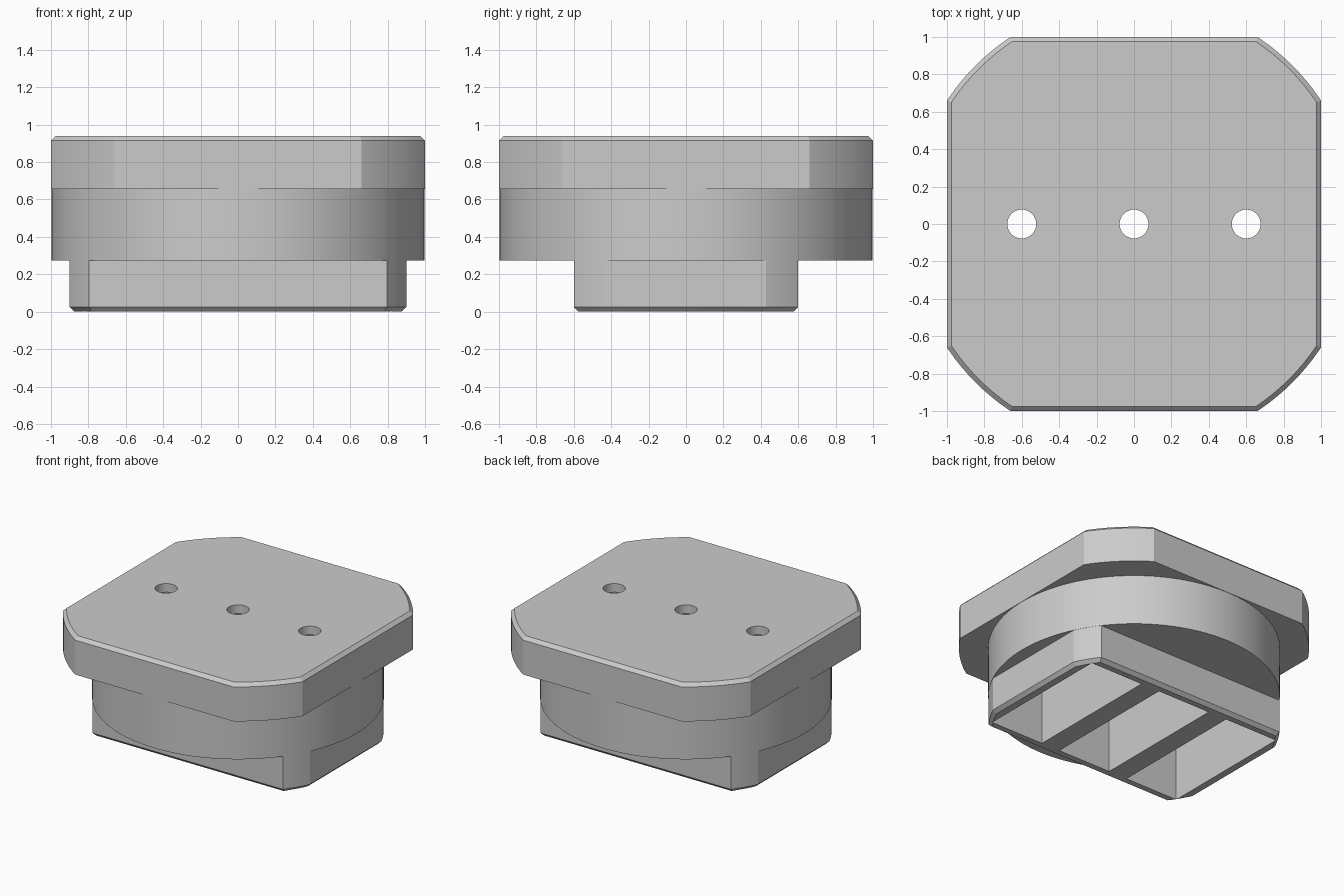
import bpy, bmesh, math

default = bpy.data.objects.get("Cube")
if default:
    bpy.data.objects.remove(default, do_unlink=True)

gray = bpy.data.materials.new("plain gray")
gray.use_nodes = True
gray.diffuse_color = (0.6, 0.6, 0.6, 1)
gray.node_tree.nodes["Principled BSDF"].inputs["Base Color"].default_value = (0.6, 0.6, 0.6, 1)


def clipped_rect(hx, hy, r, steps=24):
    """Rectangle whose corners are cut by a circle of radius r."""
    a, b = math.acos(min(1, hx / r)), math.asin(min(1, hy / r))
    arc = [a + (b - a) * i / steps for i in range(steps + 1)]
    quarter = [(r * math.cos(t), r * math.sin(t)) for t in arc]
    left = [(-x, y) for x, y in reversed(quarter)]
    half = quarter + left
    return half + [(-x, -y) for x, y in half]


def circle(r, cx=0, steps=128):
    return [(cx + r * math.cos(math.tau * i / steps), r * math.sin(math.tau * i / steps))
            for i in range(steps)]


def loft(name, layers):
    """Closed solid through (z, outline) layers, from the bottom up."""
    bm = bmesh.new()
    rings = [[bm.verts.new((x, y, z)) for x, y in outline] for z, outline in layers]
    bm.faces.new(list(reversed(rings[0])))
    bm.faces.new(rings[-1])
    for low, high in zip(rings, rings[1:]):
        for i in range(len(low)):
            j = (i + 1) % len(low)
            bm.faces.new((low[i], low[j], high[j], high[i]))
    mesh = bpy.data.meshes.new(name)
    bm.to_mesh(mesh)
    bm.free()
    mesh.materials.append(gray)
    obj = bpy.data.objects.new(name, mesh)
    bpy.context.collection.objects.link(obj)
    return obj


def combine(target, tool, operation):
    mod = target.modifiers.new(tool.name, "BOOLEAN")
    mod.object, mod.operation, mod.solver = tool, operation, "EXACT"
    bpy.ops.object.select_all(action="DESELECT")
    bpy.context.view_layer.objects.active = target
    target.select_set(True)
    bpy.ops.object.modifier_apply(modifier=mod.name)
    bpy.data.objects.remove(tool, do_unlink=True)


# Flange plate with a chamfered top edge
c = 0.025
plate = clipped_rect(1, 1, 1.198)
plug = loft("plug_body", [(0.655, plate), (0.94 - c, plate),
                          (0.94, clipped_rect(1 - c, 1 - c, 1.198 - c))])

# Round collar below the plate
combine(plug, loft("collar", [(0.275, circle(0.998)), (0.75, circle(0.998))]), "UNION")

# Rectangular foot with a chamfered bottom edge
foot = clipped_rect(0.9, 0.6, 0.9965)
combine(plug, loft("foot", [(0, clipped_rect(0.9 - c, 0.6 - c, 0.9965 - c)),
                            (c, foot), (0.5, foot)]), "UNION")

# Three deep pockets from below, each with a round hole through the top
for cx in (-0.6, 0, 0.6):
    w, d = 0.222, 0.53
    box = [(cx - w, -d), (cx + w, -d), (cx + w, d), (cx - w, d)]
    combine(plug, loft("pocket", [(-0.1, box), (0.875, box)]), "DIFFERENCE")
    hole = circle(0.077, cx, 48)
    combine(plug, loft("hole", [(0.8, hole), (1.1, hole)]), "DIFFERENCE")

bpy.context.view_layer.objects.active = plug
plug.select_set(True)
bpy.ops.object.shade_smooth_by_angle(angle=math.radians(20))
